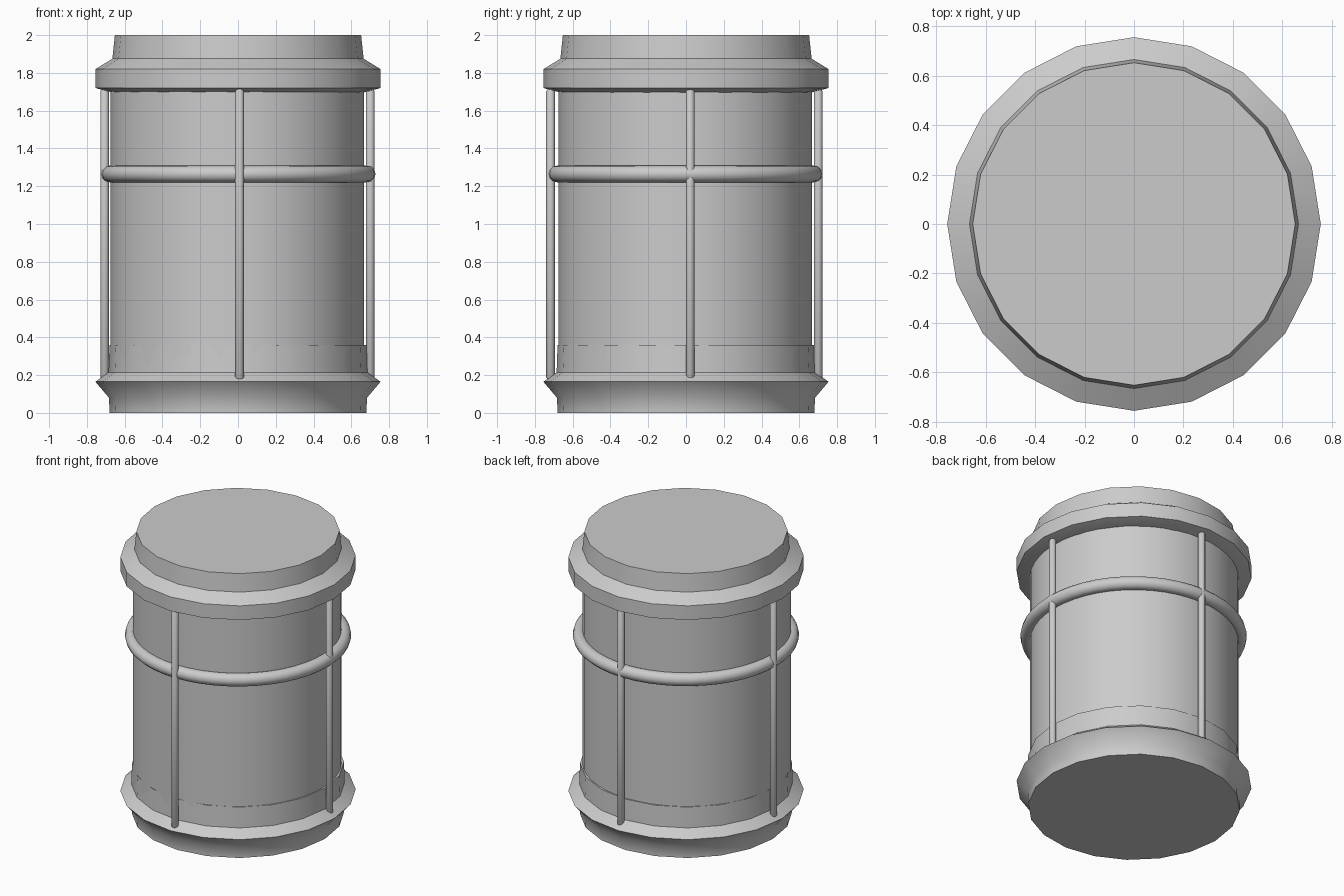
import bpy, bmesh, math

if "Cube" in bpy.data.objects:
    bpy.data.objects.remove(bpy.data.objects["Cube"])

def revolve(name, profile, sides, centre=(0, 0)):
    """Closed solid of revolution from (radius, z) points, bottom to top."""
    bm = bmesh.new()
    rings = []
    for r, z in profile:
        rings.append([bm.verts.new((centre[0] + r * math.cos(2 * math.pi * i / sides),
                                    centre[1] + r * math.sin(2 * math.pi * i / sides), z))
                      for i in range(sides)])
    for low, high in zip(rings, rings[1:]):
        for i in range(sides):
            j = (i + 1) % sides
            bm.faces.new((low[i], low[j], high[j], high[i]))
    bm.faces.new(rings[0][::-1])
    bm.faces.new(rings[-1])
    mesh = bpy.data.meshes.new(name)
    bm.to_mesh(mesh)
    bm.free()
    obj = bpy.data.objects.new(name, mesh)
    bpy.context.collection.objects.link(obj)
    smooth(obj)
    return obj

def smooth(obj, angle=50):
    bpy.ops.object.select_all(action='DESELECT')
    obj.select_set(True)
    bpy.context.view_layer.objects.active = obj
    bpy.ops.object.shade_smooth_by_angle(angle=math.radians(angle))

# Drum wall
revolve("barrel_body", [(0.67, 0.1), (0.67, 1.8)], 48, (-0.004, -0.004))

# Base with flared rim and upright collar
revolve("base_rim", [(0.68, 0), (0.683, 0.08), (0.755, 0.165),
                     (0.685, 0.215), (0.68, 0.36)], 20)

# Lid with wide band and neck
revolve("lid", [(0.66, 1.695), (0.755, 1.72), (0.755, 1.82),
                (0.665, 1.875), (0.652, 2.0)], 20)

# Hoop around the drum
bpy.ops.mesh.primitive_torus_add(location=(0.002, -0.002, 1.265), major_radius=0.682,
                                 minor_radius=0.044, major_segments=48, minor_segments=12)
hoop = bpy.context.object
hoop.name = "hoop"
smooth(hoop)

# Upright rods, slightly rounded at the ends
for side, spot in {"front": (0.008, -0.717), "right": (0.70, 0.022),
                   "back": (0.02, 0.70), "left": (-0.706, 0.03)}.items():
    revolve(side + "_rod", [(0.014, 0.175), (0.023, 0.188),
                            (0.023, 1.702), (0.014, 1.715)], 12, spot)
